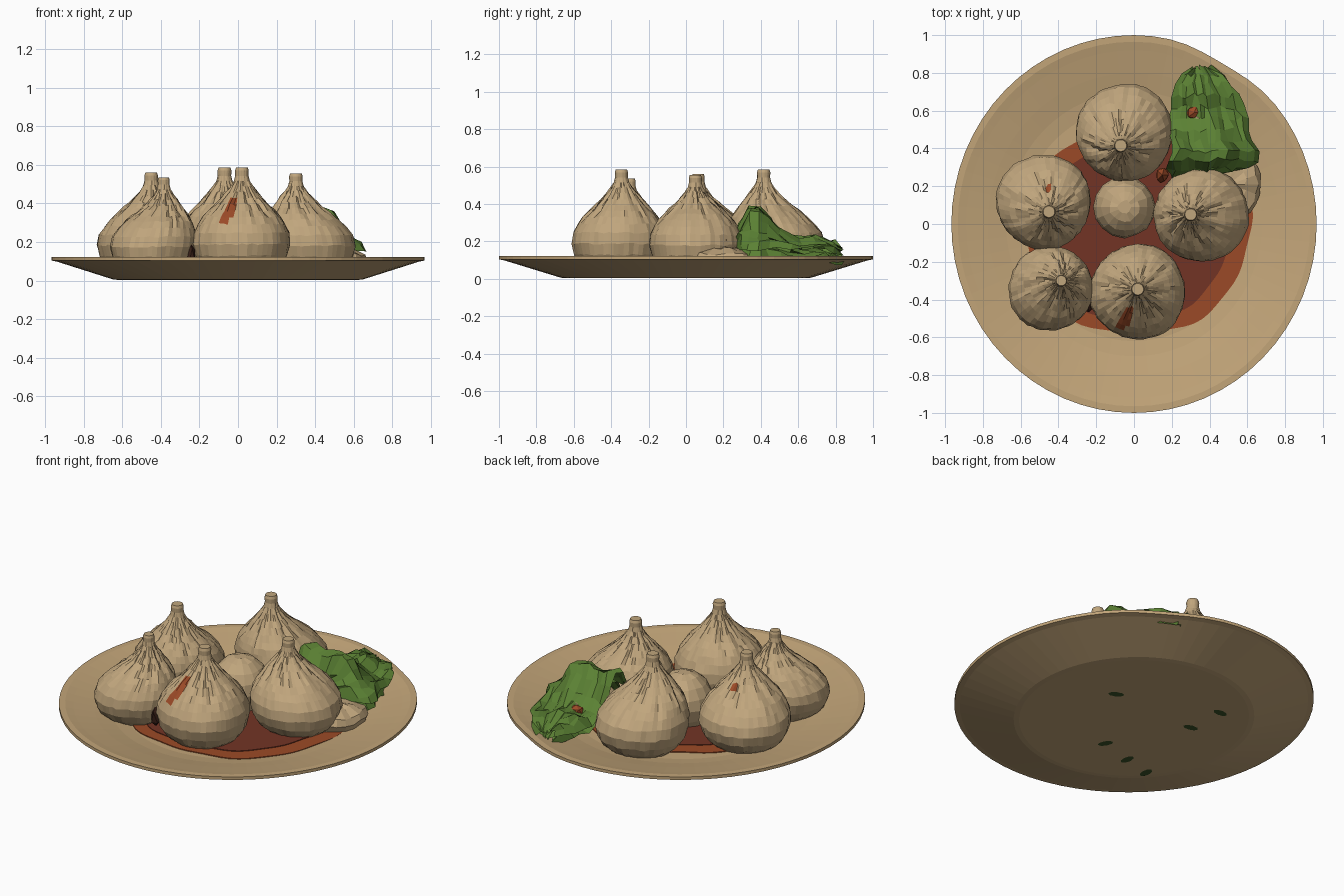
import bpy, bmesh, math, random
from mathutils import Vector

if "Cube" in bpy.data.objects:
    bpy.data.objects.remove(bpy.data.objects["Cube"])
random.seed(4)


def mat(name, rgb):
    m = bpy.data.materials.new(name)
    m.diffuse_color = (*rgb, 1)
    m.use_nodes = True
    m.node_tree.nodes["Principled BSDF"].inputs["Base Color"].default_value = m.diffuse_color
    return m


TAN = mat("plate_tan", (.54, .375, .19))
DOUGH = mat("dough_tan", (.53, .38, .205))
GREEN = mat("leaf_green", (.105, .22, .034))
DKGREEN = mat("dark_leaf_green", (.045, .085, .02))
ORANGE = mat("sauce_orange", (.33, .068, .02))
MAROON = mat("sauce_dark_red", (.17, .034, .018))
BROWN = mat("dark_brown", (.045, .016, .01))
JIT = lambda a: random.uniform(-a, a)


def finish(bm, name, mats, fix=True):
    if fix:
        bmesh.ops.recalc_face_normals(bm, faces=bm.faces)
    me = bpy.data.meshes.new(name)
    bm.to_mesh(me)
    bm.free()
    for m in mats:
        me.materials.append(m)
    ob = bpy.data.objects.new(name, me)
    bpy.context.collection.objects.link(ob)
    return ob


def rings(bm, count, segs, point):
    """Stack of closed rings with both ends capped; point(i, angle) gives a position."""
    rows = [[bm.verts.new(point(i, 2 * math.pi * k / segs)) for k in range(segs)]
            for i in range(count)]
    for a, b in zip(rows, rows[1:]):
        for k in range(segs):
            n = (k + 1) % segs
            bm.faces.new((a[k], a[n], b[n], b[k]))
    bm.faces.new(rows[0][::-1])
    bm.faces.new(rows[-1])


# Plate: shallow dish with a thin rim, slightly dented at the back right
prof = [(.3, .055), (.62, .055), (.7, .066), (.8, .088), (.92, .112), (.965, .122),
        (1, .122), (1, .104), (.97, .098), (.67, .006), (.64, .003), (.3, .003)]
bm = bmesh.new()


def plate_pt(i, a):
    r, z = prof[i]
    if r > .9:
        r *= 1 - .022 * math.exp(-((a - 1.05) / .22) ** 2)
    return (.967 * r * math.cos(a), r * math.sin(a), z)


rings(bm, len(prof), 64, plate_pt)
finish(bm, "plate", [TAN])

# Sauce: orange pool with a darker centre
for name, rad, z, m in (("sauce_pool", .585, .060, ORANGE), ("sauce_centre", .50, .064, MAROON)):
    bm = bmesh.new()
    ph = 1.3 if m is ORANGE else .4

    def sauce_pt(i, a):
        r = rad * (1 + .03 * math.sin(2 * a + ph) + .02 * math.sin(5 * a) + .01 * math.sin(11 * a))
        return (.02 + r * math.cos(a), -.02 + r * math.sin(a), z - .008 * (1 - i))
    rings(bm, 2, 72, sauce_pt)
    finish(bm, name, [m])

# Dumplings: pinched pouches with pleats gathered into a leaning stem
POUCH = [(0, .70), (.06, .84), (.14, .94), (.25, 1), (.36, .98), (.45, .89), (.52, .79),
         (.58, .67), (.64, .54), (.70, .42), (.76, .31), (.82, .215), (.87, .16),
         (.92, .135), (.97, .14), (1, .12)]
SEGS = 56


def dumpling(name, cx, cy, R, tx, ty, top, spots=()):
    n = 10
    folds = [(2 * math.pi * k / n + JIT(.18), random.uniform(.5, 1.2), random.uniform(.07, .13))
             for k in range(n)]
    twist, ph = random.choice((-.9, .9)), JIT(3)
    bm = bmesh.new()

    def pt(i, a):
        t, r = POUCH[i]
        depth = .2 * math.exp(-((t - .72) / .17) ** 2)
        groove = 0
        for fa, strength, width in folds:
            d = (a - fa - twist * (t - .5) + math.pi) % (2 * math.pi) - math.pi
            groove += strength * math.exp(-(d / width) ** 2)
        r *= R * (1 - depth * groove + .25 * depth)
        r *= 1 + .02 * math.sin(3 * a + ph) * (1 - t)
        r += JIT(.0035) * (t < .85)
        s = min(1, max(0, (t - .2) / .6))
        s = s * s * (3 - 2 * s)
        zj = JIT(.005) if .05 < t < .85 else 0
        return (cx + (tx - cx) * s + r * math.cos(a), cy + (ty - cy) * s + r * math.sin(a),
                .055 + t * (top - .055) + zj)
    rings(bm, len(POUCH), SEGS, pt)
    # Sauce splashes: faces close to a short line
    for p, q, w, slot in spots:
        p, q = Vector(p), Vector(q)
        for f in bm.faces:
            c = f.calc_center_median()
            u = max(0, min(1, (c - p).dot(q - p) / (q - p).length_squared))
            if (c - p.lerp(q, u)).length < w:
                f.material_index = slot
    finish(bm, name, [DOUGH, ORANGE, BROWN])


dumpling("dumpling_back", -.05, .49, .255, -.07, .415, .585)
dumpling("dumpling_left", -.48, .12, .25, -.45, .065, .56,
         [((-.46, .21, .39), (-.45, .18, .43), .022, 1)])
dumpling("dumpling_right", .36, .05, .25, .30, .05, .555)
dumpling("dumpling_front", .02, -.36, .253, .02, -.345, .585,
         [((-.06, -.53, .32), (-.03, -.47, .39), .032, 1)])
dumpling("dumpling_front_left", -.445, -.345, .222, -.385, -.30, .535)

# Small round dumpling in the middle
bm = bmesh.new()
DOME = [(.055, .12), (.1, .15), (.17, .163), (.23, .155), (.285, .125), (.325, .08), (.342, .035)]
rings(bm, len(DOME), 16, lambda i, a: (-.05 + (DOME[i][1] + JIT(.006)) * math.cos(a),
                                       .09 + (DOME[i][1] + JIT(.006)) * math.sin(a),
                                       DOME[i][0] + JIT(.004)))
finish(bm, "middle_dumpling", [DOUGH])

# Loose flap of dough under the salad
bm = bmesh.new()
FLAP = [(.055, .17), (.10, .185), (.135, .17), (.16, .10), (.17, .04)]
rings(bm, len(FLAP), 22, lambda i, a: (.49 + (FLAP[i][1] + JIT(.012)) * math.cos(a),
                                       .21 + 1.05 * (FLAP[i][1] + JIT(.012)) * math.sin(a),
                                       FLAP[i][0] + JIT(.008)))
finish(bm, "dough_flap", [DOUGH])

# Salad: ruffled leaf sheets, rows of (y, left x, right x, height)
ROWS = [(.25, .19, .40, .19), (.29, .18, .62, .28), (.34, .18, .67, .37), (.39, .20, .67, .38),
        (.44, .19, .63, .33), (.50, .19, .62, .25), (.56, .18, .61, .22), (.62, .19, .58, .20),
        (.68, .20, .56, .21), (.74, .21, .52, .20), (.79, .25, .48, .18), (.83, .30, .40, .16)]


def leaf(name, drop, shrink, m):
    bm = bmesh.new()
    cols, grid = 14, []
    for y, xl, xr, h in ROWS:
        row = []
        for k in range(cols):
            u = k / (cols - 1)
            x = xl + (xr - xl) * (shrink + u * (1 - 2 * shrink))
            fall = max(0, (x - .44) / .23)
            z = h - fall * (h - .15) * .9 - drop
            z += .018 * math.sin(24 * x + 9 * y) + JIT(.016)
            if k in (0, cols - 1):
                z -= .03
            row.append(bm.verts.new((x + JIT(.011), y + JIT(.016), max(.075, z))))
        grid.append(row)
    for a, b in zip(grid, grid[1:]):
        for k in range(cols - 1):
            bm.faces.new((a[k], a[k + 1], b[k + 1], b[k]))
    finish(bm, name, [m], False)


leaf("salad_leaf", 0, 0, GREEN)
leaf("salad_under_leaf", .055, .06, GREEN)


# Small scraps: chunks of tomato, filling and meat
def chunk(name, pos, size, m):
    bm = bmesh.new()
    bmesh.ops.create_icosphere(bm, subdivisions=1, radius=1)
    for v in bm.verts:
        v.co = Vector([p + c * s * random.uniform(.8, 1.1) for p, c, s in zip(pos, v.co, size)])
    finish(bm, name, [m])


chunk("tomato_piece", (.32, .59, .205), (.045, .04, .03), ORANGE)
chunk("onion_piece", (.345, .56, .215), (.025, .02, .02), DOUGH)
chunk("tomato_scrap", (.15, .26, .16), (.04, .05, .08), ORANGE)
chunk("filling_scrap", (.225, .45, .23), (.03, .04, .04), MAROON)
chunk("meat_scrap", (-.245, -.43, .13), (.03, .04, .07), BROWN)
chunk("herb_scrap", (.50, .215, .2), (.04, .015, .02), BROWN)

# Herb flecks on the underside of the plate
bm = bmesh.new()
for u, v, ang in ((-.13, .25, .1), (.46, .12, .6), (.32, -.06, .4), (-.12, -.29, -.5),
                  (.02, -.45, -.9), (.14, -.58, -1.0)):
    cx, cy = -.84 * u + .54 * v, .54 * u + .84 * v
    t = ang + 2.57
    pts = [(.045 * math.cos(k * math.pi / 4), .024 * math.sin(k * math.pi / 4)) for k in range(8)]
    bm.faces.new([bm.verts.new((cx + a * math.cos(t) - b * math.sin(t),
                                cy + a * math.sin(t) + b * math.cos(t), 0)) for a, b in pts][::-1])
finish(bm, "herb_flecks", [DKGREEN], False)
